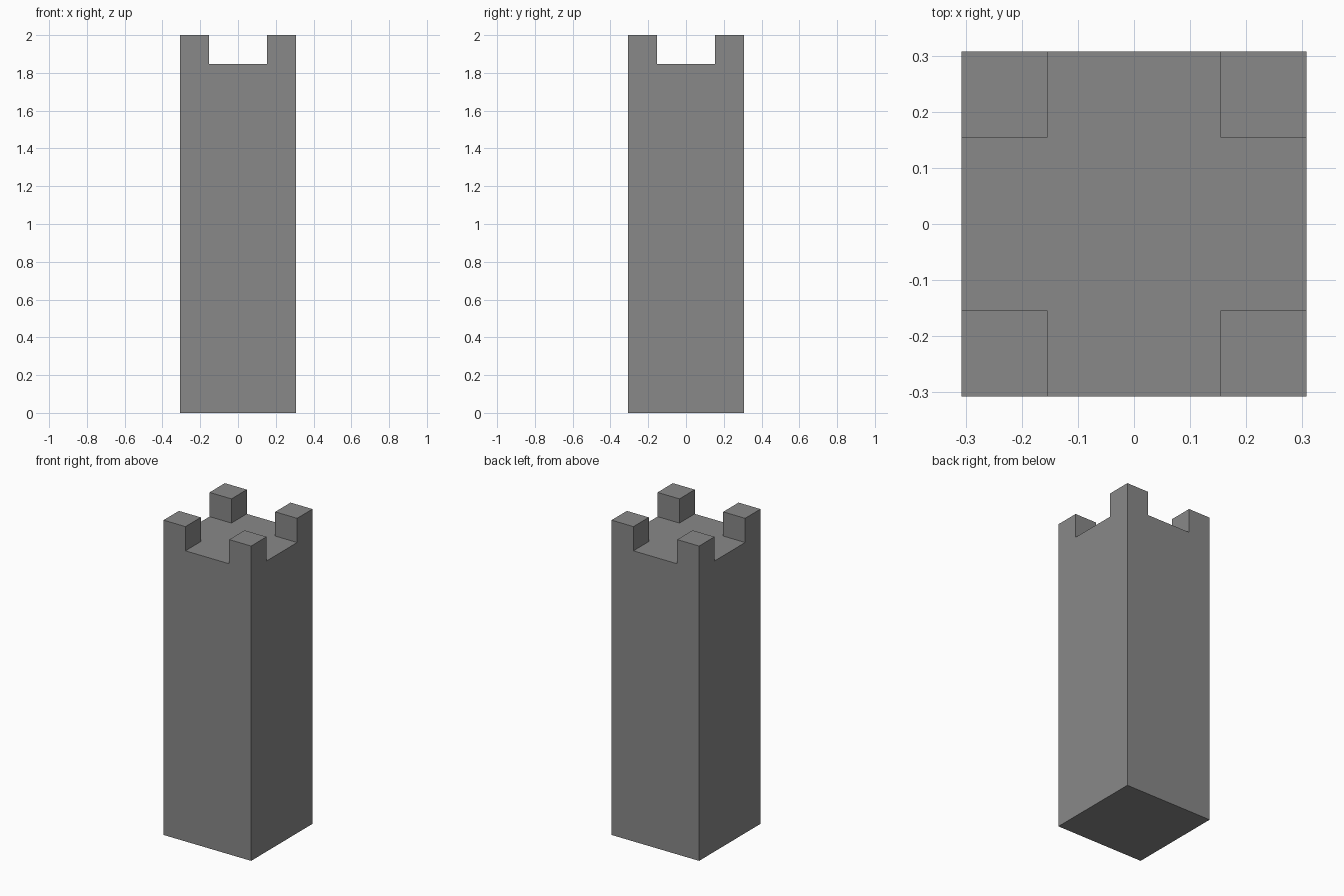
import bpy

if "Cube" in bpy.data.objects:
    bpy.data.objects.remove(bpy.data.objects["Cube"])

U = 2 / 13            # one block unit: the tower is 4 x 4 x 13 blocks

stone = bpy.data.materials.new("grey stone")
stone.diffuse_color = (0.25, 0.25, 0.25, 1)
stone.use_nodes = True
stone.node_tree.nodes["Principled BSDF"].inputs["Base Color"].default_value = stone.diffuse_color


def box(name, centre, size):
    bpy.ops.mesh.primitive_cube_add(size=1, location=centre)
    obj = bpy.context.object
    obj.name = name
    obj.scale = size
    bpy.ops.object.transform_apply(location=False, rotation=False, scale=True)
    obj.data.materials.append(stone)
    return obj


# Square tower shaft
box("tower_shaft", (0, 0, 6 * U), (4 * U, 4 * U, 12 * U))

# One cubic battlement on each corner
for x, side in ((-1, "left"), (1, "right")):
    for y, depth in ((-1, "front"), (1, "back")):
        box(f"battlement_{depth}_{side}", (x * 1.5 * U, y * 1.5 * U, 12.5 * U), (U, U, U))
